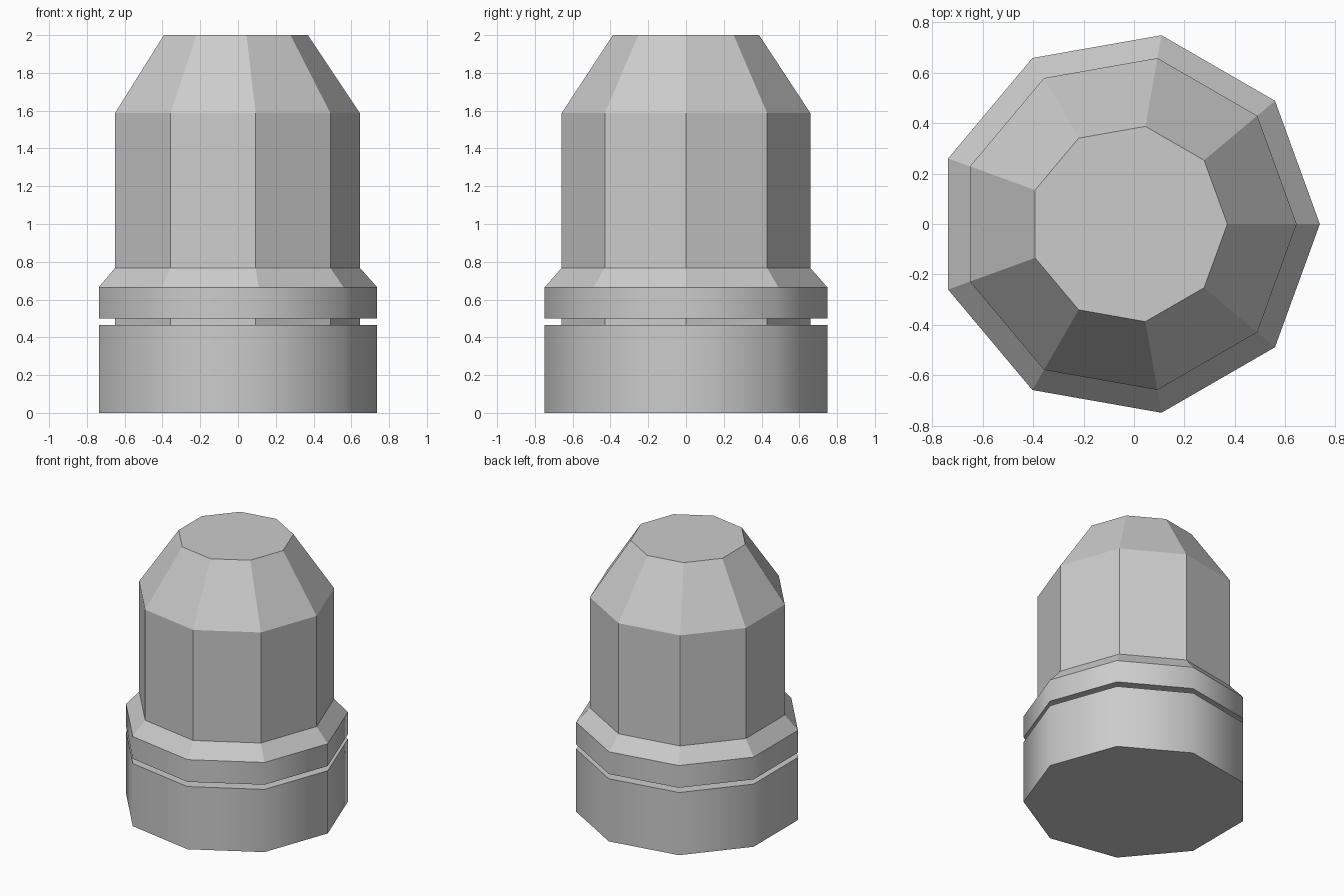
import bpy, bmesh
from math import cos, sin, tau

if "Cube" in bpy.data.objects:
    bpy.data.objects.remove(bpy.data.objects["Cube"])

SIDES = 9
CENTRE_X = -0.023      # centres the odd-sided outline on x = 0
R_RIM, R_BODY, R_TIP = 0.76, 0.668, 0.393


def lathe(name, profile, smooth_bands=(), cap_bottom=False, cap_top=False):
    """Nine-sided revolve of (radius, z) points, listed bottom to top."""
    bm = bmesh.new()
    rings = [[bm.verts.new((CENTRE_X + r * cos(tau * k / SIDES),
                            r * sin(tau * k / SIDES), z))
              for k in range(SIDES)] for r, z in profile]
    for i, (low, high) in enumerate(zip(rings, rings[1:])):
        for k in range(SIDES):
            n = (k + 1) % SIDES
            face = bm.faces.new((low[k], low[n], high[n], high[k]))
            face.smooth = i in smooth_bands
    if cap_bottom:
        bm.faces.new(rings[0][::-1])
    if cap_top:
        bm.faces.new(rings[-1])
    # keep the horizontal rims crisp
    for ring in rings:
        for k in range(SIDES):
            edge = bm.edges.get((ring[k], ring[(k + 1) % SIDES]))
            edge.smooth = False
    mesh = bpy.data.meshes.new(name)
    bm.to_mesh(mesh)
    bm.free()
    obj = bpy.data.objects.new(name, mesh)
    bpy.context.collection.objects.link(obj)
    return obj


# Grooved base with smooth side bands and a flat chamfered shoulder
lathe("grooved_base",
      [(R_RIM, 0), (R_RIM, 0.465), (R_BODY, 0.465), (R_BODY, 0.50),
       (R_RIM, 0.50), (R_RIM, 0.665), (R_BODY, 0.768)],
      smooth_bands=(0, 4), cap_bottom=True)

# Faceted body tapering to a flat top
lathe("tapered_body",
      [(R_BODY, 0.768), (R_BODY, 1.588), (R_TIP, 2.0)], cap_top=True)
